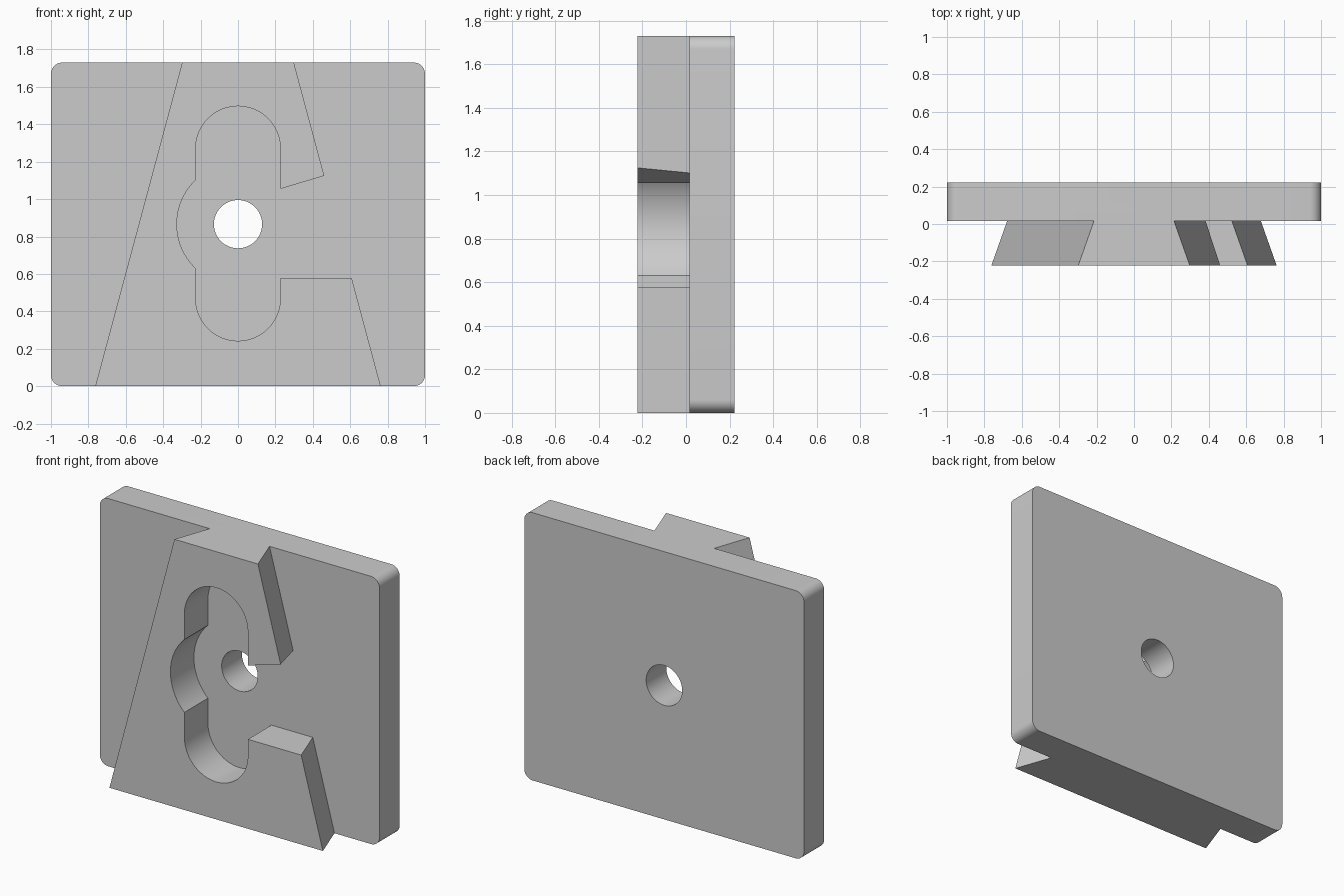
import bpy, bmesh
from math import sin, cos, pi, atan2, sqrt

if "Cube" in bpy.data.objects:
    bpy.data.objects.remove(bpy.data.objects["Cube"])

H, MID = 1.73, 0.866            # plate height, hole centre
FRONT, SEAM, BACK = -0.223, 0.017, 0.223
R_SLOT, R_BORE = 0.227, 0.327


def arc(cx, cz, r, a0, a1, n=24):
    return [(cx + r * cos(a0 + (a1 - a0) * i / n),
             cz + r * sin(a0 + (a1 - a0) * i / n)) for i in range(n + 1)]


def loft(name, ring_a, ya, ring_b, yb):
    """Closed solid between two matching x-z outlines."""
    bm = bmesh.new()
    a = [bm.verts.new((x, ya, z)) for x, z in ring_a]
    b = [bm.verts.new((x, yb, z)) for x, z in ring_b]
    bm.faces.new(a)
    bm.faces.new(b[::-1])
    for i in range(len(a)):
        j = (i + 1) % len(a)
        bm.faces.new((a[j], a[i], b[i], b[j]))
    bmesh.ops.recalc_face_normals(bm, faces=bm.faces)
    me = bpy.data.meshes.new(name)
    bm.to_mesh(me)
    bm.free()
    ob = bpy.data.objects.new(name, me)
    bpy.context.collection.objects.link(ob)
    return ob


def boolean(ob, tool, op):
    m = ob.modifiers.new(op, 'BOOLEAN')
    m.operation, m.object, m.solver = op, tool, 'EXACT'
    bpy.context.view_layer.objects.active = ob
    bpy.ops.object.modifier_apply(modifier=m.name)
    bpy.data.objects.remove(tool)


# Base plate with rounded corners
r = 0.06
outline = []
for k, (sx, sz) in enumerate([(1, 1), (-1, 1), (-1, -1), (1, -1)]):
    outline += arc(sx * (1 - r), H / 2 + sz * (H / 2 - r), r,
                   k * pi / 2, (k + 1) * pi / 2, 10)
plate = loft("mounting_plate", outline, SEAM, outline, BACK)


# Tapered dovetail block, open on the right, with slot and bore pocket
def block_outline(y):
    base = 0.763 - 0.354 * (y - FRONT)      # half width at z = 0
    taper, slope = 0.2685, 0.298
    zl = 0.578                              # lower lip of the opening
    xu = (base - taper * (1.055 - slope * R_SLOT)) / (1 + taper * slope)
    zu = 1.055 + slope * (xu - R_SLOT)      # upper lip, outer end
    t = atan2(sqrt(R_BORE**2 - R_SLOT**2), -R_SLOT)
    top = base - taper * H
    return ([(-base, 0), (base, 0), (base - taper * zl, zl), (R_SLOT, zl)]
            + arc(0, 0.469, R_SLOT, 0, -pi)
            + arc(0, MID, R_BORE, 2 * pi - t, t)
            + arc(0, 1.27, R_SLOT, pi, 0)
            + [(R_SLOT, 1.055), (xu, zu), (top, H), (-top, H)])


embed = SEAM + 0.02
block = loft("dovetail_block", block_outline(FRONT), FRONT,
             block_outline(embed), embed)
boolean(plate, block, 'UNION')

# Through hole
ring = arc(0, MID, 0.129, 0, 2 * pi, 48)[:-1]
hole = loft("hole_cutter", ring, -0.1, ring, 0.5)
hole.hide_render = True
boolean(plate, hole, 'DIFFERENCE')

plate.select_set(True)
bpy.ops.object.shade_smooth_by_angle(angle=pi / 6)
